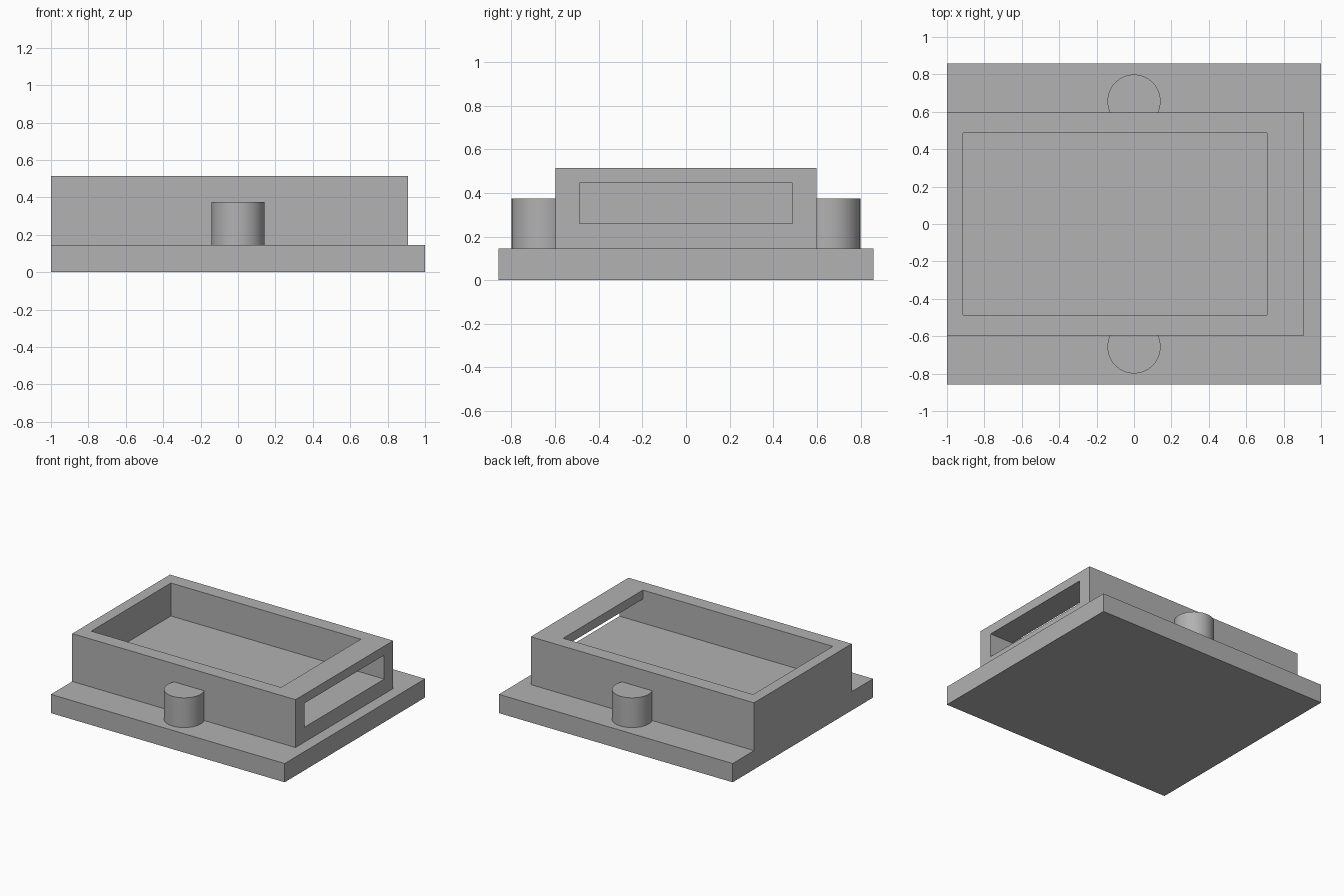
import bpy
import bmesh
from math import radians

if "Cube" in bpy.data.objects:
    bpy.data.objects.remove(bpy.data.objects["Cube"], do_unlink=True)

GREY = (0.445, 0.445, 0.445, 1.0)
grey = bpy.data.materials.new("plain grey")
grey.use_nodes = True
grey.diffuse_color = GREY
grey.node_tree.nodes["Principled BSDF"].inputs["Base Color"].default_value = GREY

BASE_TOP, BODY_TOP, FLOOR = 0.145, 0.515, 0.26
BODY_Y, POCKET_Y = 0.597, 0.487


def extrude_along_y(name, profile, half_width):
    """Solid made from an x-z outline, centred on y = 0."""
    bm = bmesh.new()
    face = bm.faces.new([bm.verts.new((x, -half_width, z)) for x, z in profile])
    out = bmesh.ops.extrude_face_region(bm, geom=[face])
    moved = [v for v in out["geom"] if isinstance(v, bmesh.types.BMVert)]
    bmesh.ops.translate(bm, verts=moved, vec=(0, 2 * half_width, 0))
    bmesh.ops.recalc_face_normals(bm, faces=bm.faces)
    mesh = bpy.data.meshes.new(name)
    bm.to_mesh(mesh)
    bm.free()
    mesh.materials.append(grey)
    obj = bpy.data.objects.new(name, mesh)
    bpy.context.collection.objects.link(obj)
    return obj


def rect(x0, x1, z0, z1):
    return [(x0, z0), (x1, z0), (x1, z1), (x0, z1)]


def combine(target, tool, operation):
    """Apply a boolean and discard the tool."""
    mod = target.modifiers.new(operation.lower(), "BOOLEAN")
    mod.operation = operation
    mod.solver = "EXACT"
    mod.object = tool
    bpy.context.view_layer.objects.active = target
    bpy.ops.object.modifier_apply(modifier=mod.name)
    bpy.data.objects.remove(tool, do_unlink=True)


# Base plate with the raised tray body, flush at the -x end
housing = extrude_along_y("tray_housing", rect(-1, 1, 0, BASE_TOP), 0.858)
body = extrude_along_y("body", rect(-1, 0.91, 0.05, BODY_TOP), BODY_Y)
combine(housing, body, "UNION")

# Open pocket whose floor runs out through the end slot
pocket = extrude_along_y("pocket_cutter", [
    (-0.915, FLOOR), (1.1, FLOOR), (1.1, 0.445),
    (0.71, 0.445), (0.71, 0.7), (-0.915, 0.7)], POCKET_Y)
combine(housing, pocket, "DIFFERENCE")

# Round side pegs, partly sunk into the body walls
peg_height = 0.375 - BASE_TOP
for name, side in (("front_peg", -1), ("back_peg", 1)):
    bpy.ops.mesh.primitive_cylinder_add(
        vertices=64, radius=0.142, depth=peg_height,
        location=(0, side * 0.657, BASE_TOP + peg_height / 2))
    peg = bpy.context.object
    peg.name = name
    peg.data.materials.append(grey)
    # Trim the part hidden inside the wall so it cannot enter the pocket
    bm = bmesh.new()
    bm.from_mesh(peg.data)
    cut = bmesh.ops.bisect_plane(
        bm, geom=bm.verts[:] + bm.edges[:] + bm.faces[:],
        plane_co=(0, side * (BODY_Y - 0.657), 0),
        plane_no=(0, -side, 0), clear_outer=True)
    rim = [e for e in cut["geom_cut"] if isinstance(e, bmesh.types.BMEdge)]
    bmesh.ops.holes_fill(bm, edges=rim)
    bm.to_mesh(peg.data)
    bm.free()
    bpy.ops.object.shade_smooth_by_angle(angle=radians(30))
